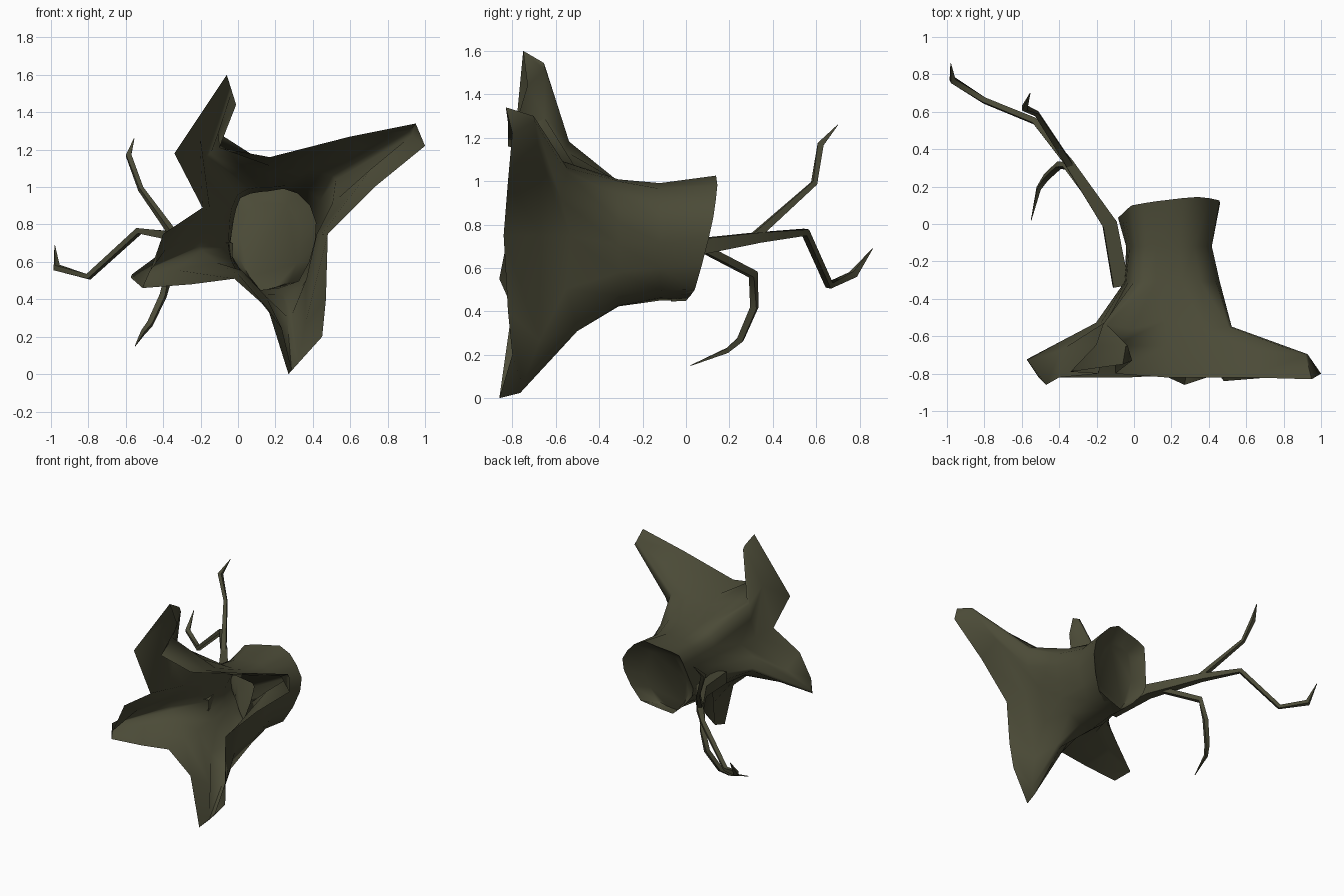
import bpy, bmesh, math
from mathutils import Vector as V

if "Cube" in bpy.data.objects:
    bpy.data.objects.remove(bpy.data.objects["Cube"])

bark = bpy.data.materials.new("dark olive bark")
bark.diffuse_color = (0.070, 0.069, 0.038, 1)
bark.use_nodes = True
bark.node_tree.nodes["Principled BSDF"].inputs["Base Color"].default_value = bark.diffuse_color


def make(name, rings, cap_last=False):
    """Skin closed rings of equal length into one mesh."""
    bm = bmesh.new()
    vs = [[bm.verts.new(p) for p in r] for r in rings]
    n = len(rings[0])
    for a, b in zip(vs, vs[1:]):
        for i in range(n):
            j = (i + 1) % n
            bm.faces.new((a[i], a[j], b[j], b[i]))
    if cap_last:
        bm.faces.new(vs[-1])
    bmesh.ops.recalc_face_normals(bm, faces=bm.faces)
    me = bpy.data.meshes.new(name)
    bm.to_mesh(me)
    bm.free()
    ob = bpy.data.objects.new(name, me)
    bpy.context.collection.objects.link(ob)
    me.materials.append(bark)
    bpy.context.view_layer.objects.active = ob
    ob.select_set(True)
    bpy.ops.object.shade_smooth_by_angle(angle=math.radians(70))
    ob.select_set(False)
    return ob


# Roots, clockwise: valley before it, valley angle, four open-edge points, ridge middle, ridge tip
roots = [
    ((-.19, -.80, .89), 157, [(-.34, -.79, 1.18), (-.06, -.75, 1.60), (-.01, -.73, 1.44), (-.10, -.80, 1.21)],
     (-.17, -.54, 1.19), (-.04, -.63, 1.53)),
    ((.17, -.82, 1.16), 95, [(.60, -.82, 1.27), (.95, -.83, 1.34), (1.0, -.80, 1.22), (.73, -.82, 1.0)],
     (.53, -.55, 1.06), (.91, -.67, 1.29)),
    ((.48, -.84, .75), 0, [(.47, -.82, .40), (.45, -.80, .20), (.27, -.86, 0), (.16, -.81, .35)],
     (.28, -.50, .29), (.29, -.74, .03)),
    ((-.02, -.82, .51), -132, [(-.25, -.82, .48), (-.51, -.82, .46), (-.47, -.86, .55), (-.40, -.82, .75)],
     (-.21, -.53, .67), (-.59, -.70, .53)),
]
edge, shoulder, base, angles = [], [], [], []
vbase = [V(r[0]).lerp(V((.18, -.60, .73)), .20) + V((0, .26, 0)) for r in roots]
for k, (valley, ang, pts, mid, tip) in enumerate(roots):
    nxt = roots[(k + 1) % 4][1]
    if nxt > ang:
        nxt -= 360
    P, mid, tip, va, vb = [V(p) for p in pts], V(mid), V(tip), vbase[k], vbase[(k + 1) % 4]
    bulge = mid.lerp(tip, .45) + V((0, .03, 0))
    edge += [V(valley)] + P
    shoulder += [V(valley).lerp(va, .55), P[0].lerp(bulge, .6), P[1].lerp(tip, .8),
                 P[2].lerp(tip, .8), P[3].lerp(bulge, .6)]
    base += [va, va.lerp(mid, .5).lerp(P[0], .12), mid.lerp(va, .07), mid.lerp(vb, .07),
             vb.lerp(mid, .5).lerp(P[3], .12)]
    angles += [math.radians(ang + (nxt - ang) * i / 5) for i in range(5)]


def section(cx, cz, rx, rz, yfun, facet=0, corner=0):
    """Trunk cross-section, pulled towards a hexagon and the two upper root ridges."""
    out = []
    for a in angles:
        s = (a - .2) % (math.pi / 3) - math.pi / 6
        h = 1 + facet * (math.cos(math.pi / 6) / math.cos(s) - 1)
        h += corner * max(0, math.cos(a - .75)) ** 8 + .6 * corner * max(0, math.cos(a - 2.3)) ** 8
        x, z = cx + rx * h * math.cos(a), cz + rz * h * math.sin(a)
        out.append(V((x, yfun(x, z), z)))
    return out


# Hollow stump: root edge, shoulder, root base, trunk, rim, then shallow recessed end
rim_y = lambda x, z: min(.13, .06 + .22 * (z - .68)) + .12 * (x - .19)
make("stump", [
    edge, shoulder, base,
    section(.195, .705, .25, .295, lambda x, z: -.31, .3, .28),
    section(.185, .715, .235, .28, lambda x, z: -.12, .6, .16),
    section(.19, .735, .29, .305, rim_y, .9, .07),
    section(.17, .70, .18, .27, lambda x, z: rim_y(x, z) - .07, .8),
], cap_last=True)


def twig(name, path):
    """Tapered four-sided twig through (x, y, z, radius) points."""
    P = [V(p[:3]) for p in path]
    rings = []
    for i, p in enumerate(path):
        d = (P[min(i + 1, len(P) - 1)] - P[max(i - 1, 0)]).normalized()
        u = d.cross(V((.6, .3, -.7))).normalized()
        w = d.cross(u)
        rings.append([P[i] + p[3] * (u * math.cos(t) + w * math.sin(t))
                      for t in (k * math.pi / 2 for k in range(4))])
    make(name, rings, cap_last=True)


# Broken branch and its twigs
twig("main_branch", [(-.07, -.33, .66, .06), (-.13, 0, .69, .055), (-.35, .33, .74, .033), (-.53, .55, .765, .022),
                     (-.80, .66, .52, .02), (-.97, .77, .57, .022), (-.98, .86, .69, .002)])
twig("upper_twig", [(-.34, .31, .74, .025), (-.52, .59, .99, .017), (-.585, .62, 1.17, .02), (-.555, .70, 1.26, .002)])
twig("lower_twig", [(-.19, .08, .69, .025), (-.36, .31, .57, .025), (-.40, .315, .42, .022),
                    (-.47, .25, .27, .02), (-.51, .19, .22, .015), (-.55, .02, .15, .002)])
